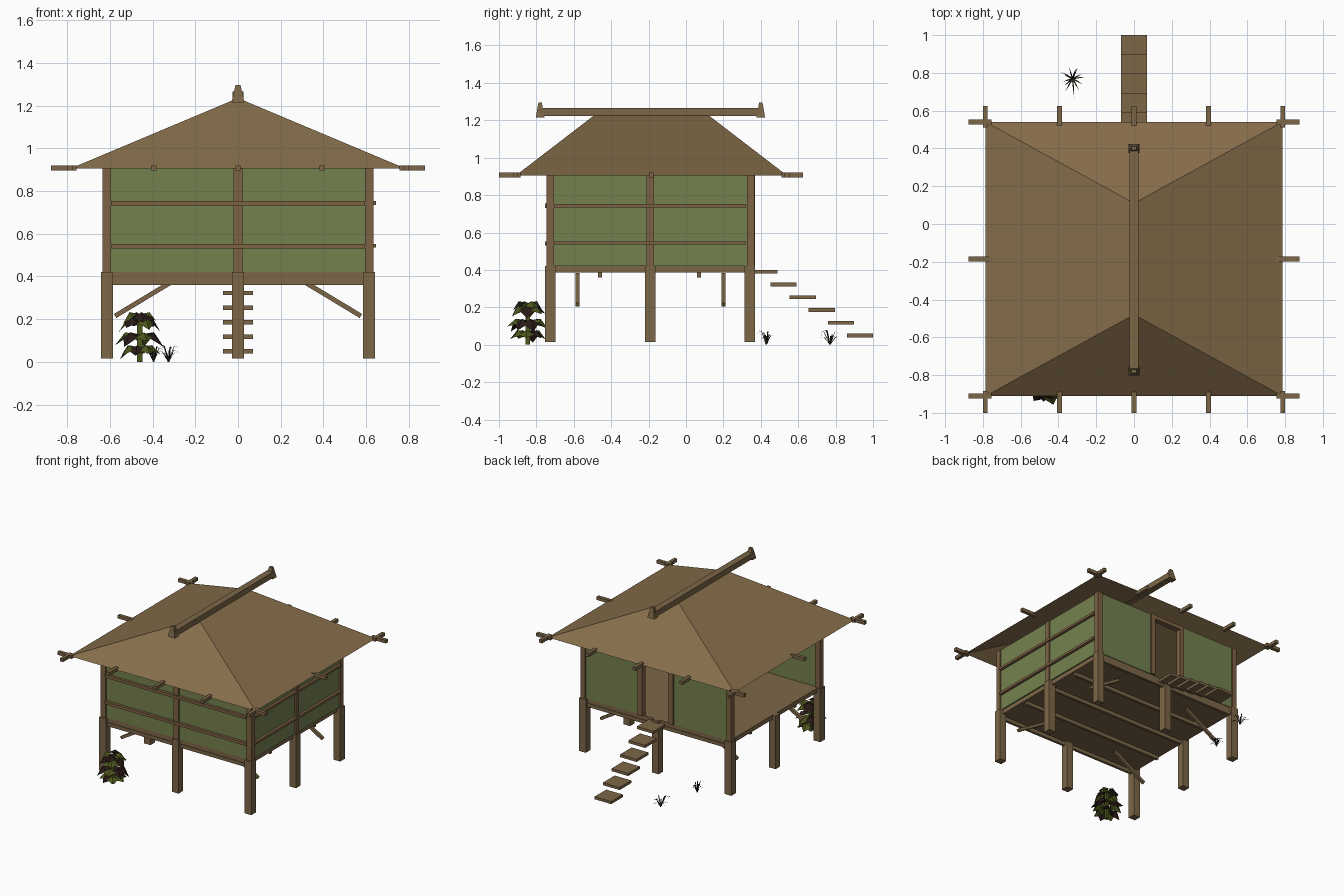
import bpy, bmesh, math, random
from mathutils import Vector, Matrix

if "Cube" in bpy.data.objects:
    bpy.data.objects.remove(bpy.data.objects["Cube"])
random.seed(4)


def material(name, r, g, b):
    m = bpy.data.materials.new(name)
    m.diffuse_color = (r, g, b, 1)
    m.use_nodes = True
    m.node_tree.nodes["Principled BSDF"].inputs["Base Color"].default_value = m.diffuse_color
    return m


THATCH = material("roof brown", 0.235, 0.152, 0.068)
TIMBER = material("timber brown", 0.205, 0.135, 0.064)
POST = material("post red brown", 0.21, 0.122, 0.058)
WALL = material("wall green", 0.175, 0.222, 0.078)
LEAF = material("leaf green", 0.075, 0.095, 0.012)
DARK = material("leaf maroon", 0.022, 0.010, 0.008)
GRASS = material("grass dark", 0.022, 0.022, 0.012)


def finish(name, bm, *mats):
    me = bpy.data.meshes.new(name)
    bm.to_mesh(me)
    bm.free()
    for m in mats:
        me.materials.append(m)
    ob = bpy.data.objects.new(name, me)
    bpy.context.collection.objects.link(ob)
    return ob


def add_box(bm, x0, x1, y0, y1, z0, z1, top=1.0):
    """Box from limits; top scales the upper face for a taper."""
    c = Vector(((x0 + x1) / 2, (y0 + y1) / 2, (z0 + z1) / 2))
    size = Matrix.Diagonal((x1 - x0, y1 - y0, z1 - z0, 1))
    vs = bmesh.ops.create_cube(bm, size=1, matrix=Matrix.Translation(c) @ size)["verts"]
    for v in vs:
        if v.co.z > c.z:
            v.co.x = c.x + (v.co.x - c.x) * top
            v.co.y = c.y + (v.co.y - c.y) * top


def boxes(name, mat, limits):
    bm = bmesh.new()
    for lim in limits:
        add_box(bm, *lim)
    return finish(name, bm, mat)


def around(x, y, r, z0, z1):
    return (x - r, x + r, y - r, y + r, z0, z1)


MID = -0.19                       # middle of the house in y
YS = (-0.727, MID, 0.342)
XS = (-0.613, 0, 0.613)

# stilts round the edge, none in the middle
boxes("stilts", TIMBER, [around(x, y, 0.028, 0.015, 0.42)
                         for x in XS for y in YS if (x, y) != (0, MID)])

# floor and the joists below it
boxes("floor", TIMBER, [(-0.615, 0.615, -0.735, 0.35, 0.387, 0.42)])
boxes("joists", TIMBER, [(-0.6, 0.6, y - 0.01, y + 0.01, 0.36, 0.387)
                         for y in (-0.73, -0.46, MID, 0.07, 0.345)])

# diagonal braces
bm = bmesh.new()
for y in (MID - 0.39, MID + 0.39):
    for s in (-1, 1):
        a, b = Vector((s * 0.575, y, 0.215)), Vector((s * 0.31, y, 0.375))
        d = b - a
        rot = Matrix.Rotation(-math.atan2(d.z, d.x), 4, 'Y')
        bmesh.ops.create_cube(bm, size=1, matrix=Matrix.Translation((a + b) / 2) @ rot
                              @ Matrix.Diagonal((d.length, 0.02, 0.022, 1)))
finish("braces", bm, TIMBER)

# wall posts: corners, front middle and right middle
boxes("wall_posts", POST, [around(x, y, 0.02, 0.42, 0.905) for x, y in (
    (-0.615, -0.725), (0.615, -0.725), (-0.615, 0.345), (0.615, 0.345),
    (0, -0.725), (0.615, MID))])

# walls: front, right, and back with a doorway; the left side is open
H = (0.42, 0.905)
boxes("walls", WALL, [(-0.6, 0.6, -0.735, -0.715, *H),
                      (0.605, 0.625, -0.71, 0.33, *H),
                      (-0.6, -0.12, 0.335, 0.355, *H),
                      (0.12, 0.6, 0.335, 0.355, *H)])

# rails across the front and right walls
boxes("wall_rails", POST, [(-0.595, 0.595, -0.755, -0.735, z, z + 0.022) for z in (0.53, 0.732)]
      + [(0.625, 0.645, -0.705, 0.322, z, z + 0.018) for z in (0.535, 0.735)])

# door frame
boxes("door_frame", POST, [(s * 0.13 - 0.018, s * 0.13 + 0.018, 0.328, 0.37, *H) for s in (-1, 1)]
      + [(-0.112, 0.112, 0.328, 0.37, 0.87, 0.9)])

# floating steps at the back
boxes("steps", TIMBER, [(-0.07, 0.07, 0.35 + i * 0.102, 0.49 + i * 0.102,
                         0.38 - i * 0.068, 0.40 - i * 0.068) for i in range(6)])

# hipped roof as an open shell
bm = bmesh.new()
E, F, B, Z = 0.785, -0.91, 0.54, 0.905
c = [bm.verts.new(p) for p in ((-E, F, Z), (E, F, Z), (E, B, Z), (-E, B, Z))]
r0, r1 = bm.verts.new((0, -0.48, 1.235)), bm.verts.new((0, 0.11, 1.235))
for f in ((c[0], c[1], r0), (c[1], c[2], r1, r0), (c[2], c[3], r1), (c[3], c[0], r0, r1)):
    bm.faces.new(f)
finish("roof", bm, THATCH)

# ridge beam with tapered end caps
bm = bmesh.new()
add_box(bm, -0.025, 0.025, -0.785, 0.4, 1.222, 1.265)
for y in (-0.78, 0.4):
    add_box(bm, -0.03, 0.03, y - 0.023, y + 0.023, 1.215, 1.295, 0.4)
finish("ridge_beam", bm, TIMBER)

# short pole ends sticking out of the eaves
W = 0.0125
ends = []
for x in (-0.787, -0.395, 0, 0.395, 0.787):
    ends += [(x - W, x + W, 0.51, 0.625, 0.895, 0.92), (x - W, x + W, -1.0, -0.885, 0.895, 0.92)]
for y in (-0.91, -0.185, 0.54):
    ends += [(-0.875, -0.755, y - W, y + W, 0.895, 0.92), (0.755, 0.875, y - W, y + W, 0.895, 0.92)]
boxes("eave_poles", TIMBER, ends)

# leafy bush: tiers of folded leaves drooping from a stem
bm = bmesh.new()
base = Vector((-0.46, -0.845, 0))
for tier, (z, reach, n) in enumerate(((0.07, 0.085, 7), (0.13, 0.105, 7), (0.20, 0.085, 6), (0.225, 0.07, 4))):
    for i in range(n):
        a = math.tau * (i + 0.4 * tier) / n + random.uniform(-0.2, 0.2)
        out, side = Vector((math.cos(a), math.sin(a), 0)), Vector((-math.sin(a), math.cos(a), 0))
        up = Vector((0, 0, 1))
        p = base + up * z + out * 0.012
        m = p + out * reach * 0.55 + up * 0.008
        tip = p + out * reach - up * random.uniform(0.03, 0.065)
        w = side * 0.042
        vs = [bm.verts.new(q) for q in (p, m - w - up * 0.025, tip, m + w - up * 0.025, m)]
        for t in ((0, 1, 4), (1, 2, 4), (2, 3, 4), (3, 0, 4)):
            f = bm.faces.new([vs[k] for k in t])
            f.material_index = (i + tier) % 2
add_box(bm, *around(base.x, base.y, 0.012, 0, 0.21))
finish("bush", bm, LEAF, DARK)

# grass tufts: thin curved blades
bm = bmesh.new()
for cx, cy, size in ((-0.395, 0.43, 0.055), (-0.325, 0.77, 0.095)):
    for i in range(13):
        a = math.tau * i / 13 + random.uniform(-0.2, 0.2)
        out, side = Vector((math.cos(a), math.sin(a), 0)), Vector((-math.sin(a), math.cos(a), 0))
        p = Vector((cx, cy, 0))
        reach, h = size * random.uniform(0.5, 1.1), random.uniform(0.04, 0.08)
        m = p + out * reach * 0.5 + Vector((0, 0, h))
        tip = p + out * reach + Vector((0, 0, h * 0.85))
        v = [bm.verts.new(q) for q in (p - side * 0.004, p + side * 0.004,
                                       m + side * 0.003, m - side * 0.003, tip)]
        bm.faces.new(v[:4])
        bm.faces.new((v[3], v[2], v[4]))
finish("grass", bm, GRASS)
